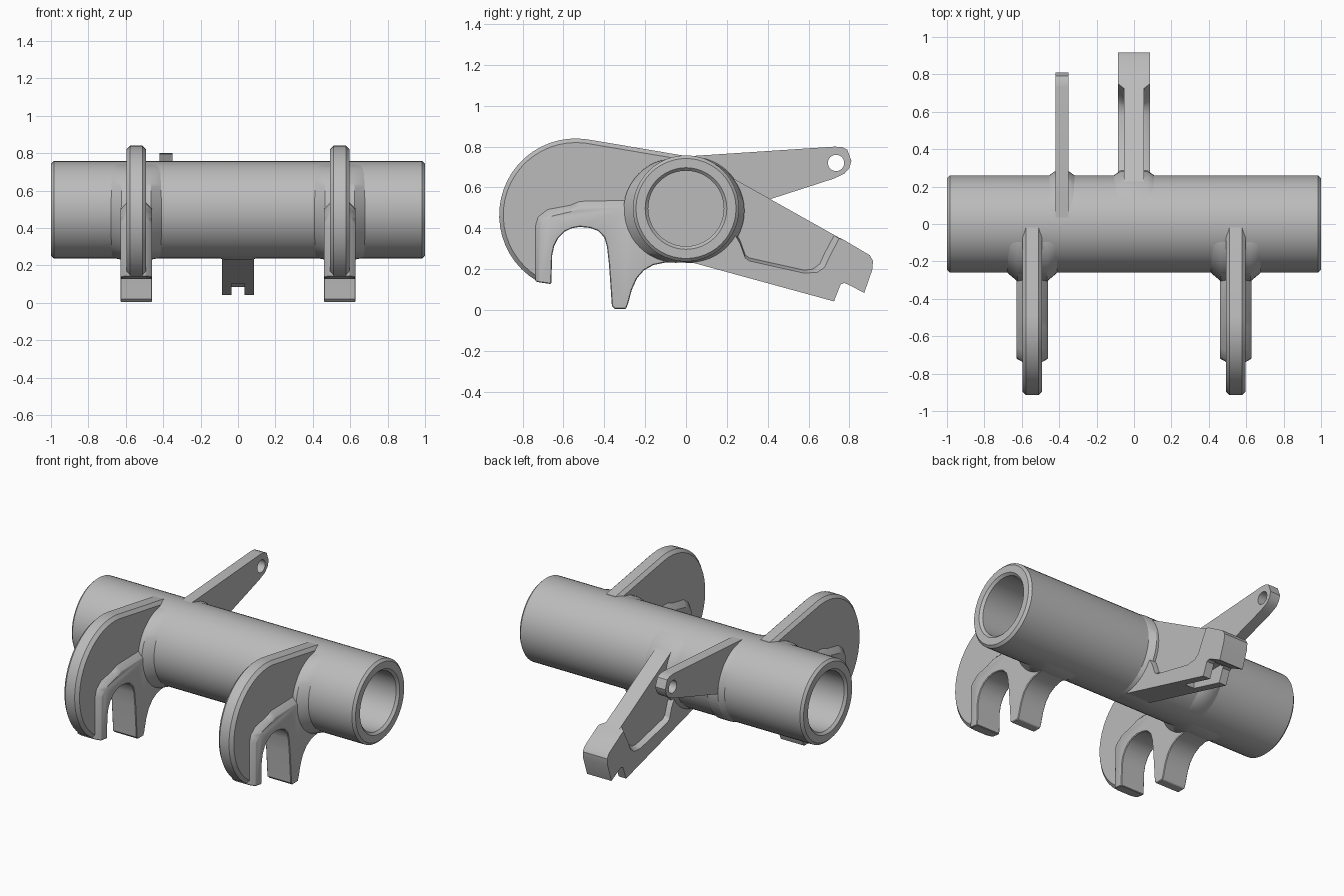
import bpy, bmesh
from math import cos, sin, radians, tau

if "Cube" in bpy.data.objects:
    bpy.data.objects.remove(bpy.data.objects["Cube"])

AXIS_Z = 0.497
HOOK_X = 0.544

steel = bpy.data.materials.new("grey steel")
steel.use_nodes = True
steel.diffuse_color = (0.5, 0.5, 0.5, 1)
steel.node_tree.nodes["Principled BSDF"].inputs["Base Color"].default_value = (0.5, 0.5, 0.5, 1)


def arc(cy, cz, r, start, end, n):
    angles = [radians(start + (end - start) * i / n) for i in range(n + 1)]
    return [(cy + r * cos(a), cz + r * sin(a)) for a in angles]


def loft(name, sections, closed=False):
    """Join matching (y, z) outlines standing at successive x positions."""
    bm = bmesh.new()
    rings = [[bm.verts.new((x, y, z)) for y, z in pts] for x, pts in sections]
    pairs = list(zip(rings, rings[1:]))
    if closed:
        pairs.append((rings[-1], rings[0]))
    else:
        bm.faces.new(rings[0])
        bm.faces.new(rings[-1])
    n = len(rings[0])
    for a, b in pairs:
        for i in range(n):
            j = (i + 1) % n
            bm.faces.new((a[i], a[j], b[j], b[i]))
    bmesh.ops.recalc_face_normals(bm, faces=bm.faces)
    mesh = bpy.data.meshes.new(name)
    bm.to_mesh(mesh)
    bm.free()
    mesh.materials.append(steel)
    obj = bpy.data.objects.new(name, mesh)
    bpy.context.collection.objects.link(obj)
    return obj


def plate(name, x, half, pts):
    return loft(name, [(x - half, pts), (x + half, pts)])


def collar(name, x, top, base, cy, cz, r):
    """Flared fillet where an arm meets the tube."""
    inner = arc(0, AXIS_Z, 0.255, 0, 352.5, 47)
    outer = arc(cy, cz, r, 0, 352.5, 47)
    return loft(name, [(x - base, inner), (x - top, outer), (x + top, outer), (x + base, inner)])


def apply(obj, kind, **settings):
    mod = obj.modifiers.new(kind.title(), kind)
    for key, value in settings.items():
        setattr(mod, key, value)
    bpy.context.view_layer.objects.active = obj
    bpy.ops.object.modifier_apply(modifier=mod.name)


def bevel(obj, width):
    apply(obj, "BEVEL", width=width, segments=1, limit_method="ANGLE", angle_limit=radians(45))


def cut(obj, cutter):
    apply(obj, "BOOLEAN", operation="DIFFERENCE", object=cutter, solver="EXACT")
    bpy.data.objects.remove(cutter)


def bore_tube():
    # hollow tube with chamfered rims
    profile = [(-1, 0.245), (-0.985, 0.26), (0.985, 0.26), (1, 0.245),
               (1, 0.2), (0.985, 0.185), (-0.985, 0.185), (-1, 0.2)]
    return loft("tube", [(x, arc(0, AXIS_Z, r, 0, 352.5, 47)) for x, r in profile], closed=True)


parts = [bore_tube()]

# hooks: thin crescent plate with a thick rib around the mouth
mouth = [(-0.66, 0.127), (-0.655, 0.27), (-0.645, 0.315), (-0.625, 0.353), (-0.595, 0.383),
         (-0.56, 0.4), (-0.52, 0.407), (-0.47, 0.402), (-0.43, 0.387), (-0.4, 0.355),
         (-0.387, 0.31), (-0.377, 0.22), (-0.363, 0.02), (-0.348, 0.005), (-0.294, 0.005),
         (-0.284, 0.03), (-0.265, 0.1), (-0.24, 0.155), (-0.205, 0.195), (-0.16, 0.22),
         (-0.108, 0.231), (-0.03, 0.24)]
crescent = [(0, 0.5), (0, 0.754)] + arc(-0.54, 0.465, 0.375, 82, 239, 22) + mouth
rib_crest = [(-0.1, 0.5), (-0.1, 0.54), (-0.29, 0.54), (-0.52, 0.535), (-0.57, 0.515), (-0.68, 0.495),
             (-0.725, 0.46), (-0.74, 0.41), (-0.738, 0.14)]
low_crest = [(y + (0.025 if y < -0.66 else 0), z - (0.035 if 0.45 < z else 0))
             for y, z in rib_crest[:-1]] + [(-0.72, 0.135)]
for side, x in (("right", -HOOK_X), ("left", HOOK_X)):
    crescent_plate = plate(side + "_hook_plate", x, 0.053, crescent)
    bevel(crescent_plate, 0.02)
    wide, low = rib_crest + mouth, low_crest + mouth
    rib = loft(side + "_hook_rib", [(x - 0.085, low), (x - 0.05, wide), (x + 0.05, wide), (x + 0.085, low)])
    bevel(rib, 0.007)
    parts += [crescent_plate, rib, collar(side + "_hook_collar", x, 0.08, 0.14, -0.05, 0.487, 0.256)]

# slim lever with a pin hole
lever = plate("lever", -0.386, 0.035,
              [(0, 0.5), (0, 0.752), (0.73, 0.8), (0.765, 0.797), (0.79, 0.785), (0.81, 0.73),
               (0.8, 0.695), (0.775, 0.667), (0.72, 0.642), (0.417, 0.544), (0.2, 0.474)])
cut(lever, plate("pin_hole_cutter", -0.386, 0.1, arc(0.735, 0.72, 0.04, 0, 345, 23)))
parts += [lever, collar("lever_collar", -0.386, 0.037, 0.075, 0.03, 0.497, 0.252)]

# forked arm: thin web, thick lower flange and solid jaw
parts.append(plate("fork_web", 0, 0.053,
                   [(0, 0.5), (0.13, 0.7), (0.167, 0.681), (0.76, 0.348), (0.7, 0.15), (0, 0.24)]))
under = [(0.77, 0.345), (0.9, 0.268), (0.916, 0.24), (0.912, 0.196), (0.873, 0.083), (0.8, 0.122),
         (0.775, 0.132), (0.757, 0.125), (0.725, 0.042), (0.02, 0.235)]
pocket = [(0.1, 0.4), (0.23, 0.4), (0.265, 0.34), (0.29, 0.27), (0.31, 0.255), (0.58, 0.195),
          (0.62, 0.2), (0.655, 0.225), (0.675, 0.27), (0.725, 0.365)]
shallow = [(y + (0.025 if y > 0.6 else 0), z - 0.015) for y, z in pocket]
flange = loft("fork_flange", [(-0.086, shallow + under), (-0.053, pocket + under),
                              (0.053, pocket + under), (0.086, shallow + under)])
slot = [(0.5, 0), (0.768, 0), (0.768, 0.155), (0.5, 0.155)]
cut(flange, plate("slot_cutter", 0, 0.034, slot))
cut(parts[-1], plate("slot_cutter", 0, 0.034, slot))
parts += [flange, collar("fork_collar", 0, 0.07, 0.115, 0.03, 0.485, 0.256)]

# smooth round surfaces, keep creases
bpy.ops.object.select_all(action="DESELECT")
for obj in parts:
    obj.select_set(True)
bpy.context.view_layer.objects.active = parts[0]
bpy.ops.object.shade_smooth_by_angle(angle=radians(30))
